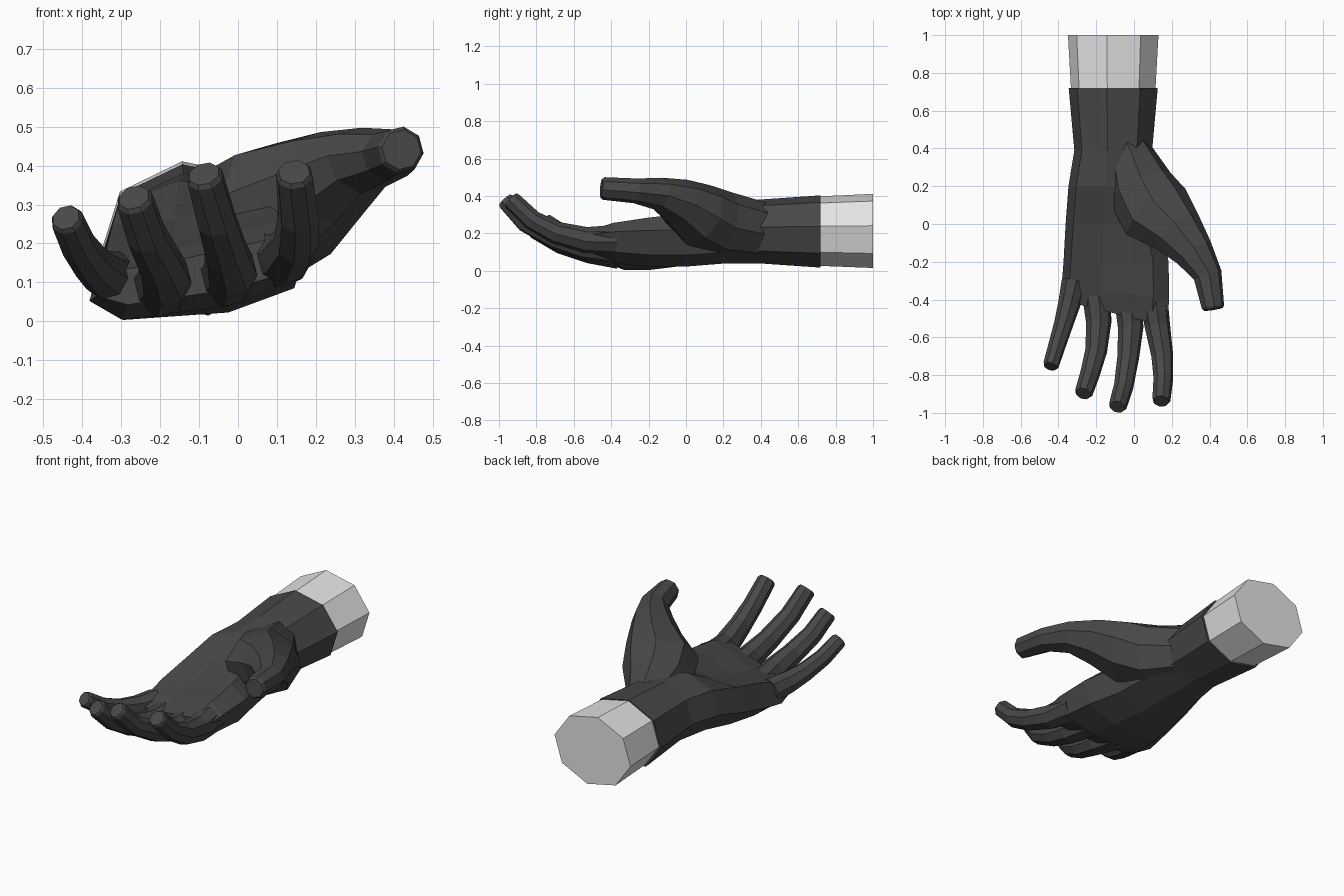
import bpy, bmesh, math
from mathutils import Vector

cube = bpy.data.objects.get("Cube")
if cube:
    bpy.data.objects.remove(cube, do_unlink=True)

SIDES = 8
PHASE = math.radians(8)
ANGLES = [PHASE + math.tau * i / SIDES for i in range(SIDES)]


def material(name, value):
    mat = bpy.data.materials.new(name)
    mat.use_nodes = True
    color = (value, value, value, 1)
    mat.diffuse_color = color
    bsdf = mat.node_tree.nodes["Principled BSDF"]
    bsdf.inputs["Base Color"].default_value = color
    bsdf.inputs["Roughness"].default_value = 0.8
    return mat


dark = material("dark grey glove", 0.065)
light = material("light grey sleeve", 0.78)


def skin(name, rings, mat):
    """Bridge equal rings of points into a closed flat-shaded mesh."""
    bm = bmesh.new()
    loops = [[bm.verts.new(p) for p in ring] for ring in rings]
    for a, b in zip(loops, loops[1:]):
        for i in range(SIDES):
            j = (i + 1) % SIDES
            bm.faces.new((a[i], a[j], b[j], b[i]))
    bm.faces.new(loops[0])
    bm.faces.new(loops[-1])
    bmesh.ops.recalc_face_normals(bm, faces=bm.faces)
    mesh = bpy.data.meshes.new(name)
    bm.to_mesh(mesh)
    bm.free()
    mesh.materials.append(mat)
    obj = bpy.data.objects.new(name, mesh)
    bpy.context.collection.objects.link(obj)
    return obj


def power(v, p):
    return math.copysign(abs(v) ** p, v)


def section(y, xc, zc, rx, rz, p=1, tilt=0, dip=0, slant=0):
    """Cross-section of the arm or palm; dip hollows the upper middle."""
    ring = []
    for i, a in enumerate(ANGLES):
        dx = rx * power(math.cos(a), p)
        dz = rz * power(math.sin(a), p) + tilt * dx
        if i == 2:
            dz -= dip
        ring.append((xc + dx, y - slant * dx, zc + dz))
    return ring


def digit(name, stations):
    """Sweep along (x, y, z, half width, half height), with a bevelled tip."""
    points = [Vector(s[:3]) for s in stations]
    radii = [s[3:] for s in stations]
    tip = (points[-1] - points[-2]).normalized()
    points.append(points[-1] + tip * 0.012)
    radii.append(tuple(r * 0.85 for r in radii[-1]))
    rings = []
    last = len(points) - 1
    for i, p in enumerate(points):
        along = (points[min(i + 1, last)] - points[max(i - 1, 0)]).normalized()
        side = along.cross(Vector((0, 0, 1))).normalized()
        up = side.cross(along)
        w, h = radii[i]
        rings.append([p + side * w * math.cos(a) + up * h * math.sin(a) for a in ANGLES])
    return skin(name, rings, dark)


# Sleeve tucked into the cuff
skin("sleeve", [section(0.70, -0.11, 0.212, 0.225, 0.187),
                section(1.00, -0.11, 0.213, 0.242, 0.2)], light)

# Cuff, wrist and palm
skin("glove_palm", [
    section(0.72, -0.11, 0.21, 0.238, 0.195),
    section(0.39, -0.11, 0.21, 0.208, 0.172),
    section(0.20, -0.113, 0.20, 0.236, 0.163, 0.9),
    section(0.00, -0.11, 0.167, 0.254, 0.15, 0.8, 0.08, 0.05),
    section(-0.20, -0.095, 0.144, 0.28, 0.132, 0.7, 0.14, 0.06),
    section(-0.36, -0.098, 0.130, 0.286, 0.105, 0.7, 0.18, 0.04, 0.15),
    section(-0.475, -0.095, 0.128, 0.27, 0.06, 0.7, 0.18, 0.02, 0.25),
], dark)

# Thumb, its fleshy base buried in the wrist
digit("thumb", [
    (-0.10, 0.52, 0.21, 0.09, 0.12),
    (-0.03, 0.37, 0.22, 0.13, 0.158),
    (0.03, 0.20, 0.25, 0.18, 0.175),
    (0.115, 0.065, 0.30, 0.20, 0.17),
    (0.23, -0.04, 0.368, 0.145, 0.128),
    (0.317, -0.15, 0.413, 0.107, 0.087),
    (0.39, -0.27, 0.427, 0.077, 0.067),
    (0.418, -0.44, 0.44, 0.06, 0.061),
])

# Four curled fingers: path from knuckle to tip, tapering
finger_paths = {
    "index_finger": [(0.10, -0.38, 0.165), (0.124, -0.54, 0.165), (0.15, -0.70, 0.205),
                     (0.155, -0.82, 0.27), (0.145, -0.93, 0.375)],
    "middle_finger": [(-0.03, -0.38, 0.115), (-0.018, -0.55, 0.13), (-0.03, -0.70, 0.175),
                      (-0.055, -0.86, 0.26), (-0.085, -0.96, 0.37)],
    "ring_finger": [(-0.20, -0.36, 0.09), (-0.187, -0.52, 0.11), (-0.20, -0.67, 0.15),
                    (-0.235, -0.80, 0.22), (-0.265, -0.89, 0.31)],
    "little_finger": [(-0.315, -0.30, 0.11), (-0.342, -0.42, 0.12), (-0.373, -0.53, 0.145),
                      (-0.41, -0.65, 0.195), (-0.439, -0.745, 0.26)],
}
taper = [0.08, 0.07, 0.06, 0.054, 0.05]
for name, path in finger_paths.items():
    size = 0.88 if name == "little_finger" else 1
    digit(name, [(*p, r * size * 0.97, r * size) for p, r in zip(path, taper)])
